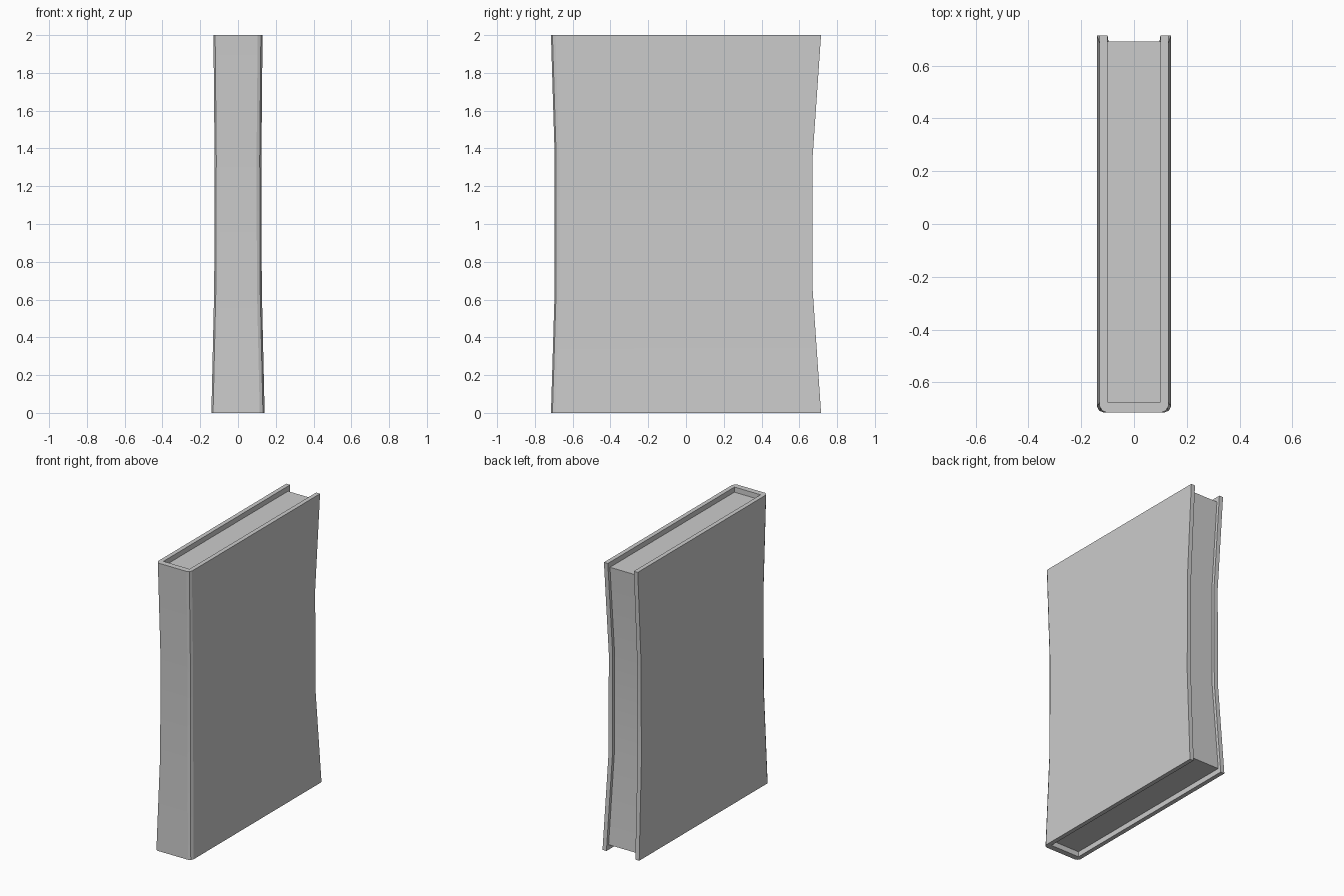
import bpy, bmesh
from math import radians

if "Cube" in bpy.data.objects:
    bpy.data.objects.remove(bpy.data.objects["Cube"])


def loft(name, rings):
    """Skin equal-length closed rings (bottom to top) and cap both ends."""
    bm = bmesh.new()
    loops = [[bm.verts.new(p) for p in ring] for ring in rings]
    n = len(loops[0])
    for a, b in zip(loops, loops[1:]):
        for i in range(n):
            j = (i + 1) % n
            bm.faces.new((a[i], a[j], b[j], b[i]))
    bm.faces.new(loops[0][::-1])
    bm.faces.new(loops[-1])
    bmesh.ops.recalc_face_normals(bm, faces=bm.faces)
    mesh = bpy.data.meshes.new(name)
    bm.to_mesh(mesh)
    bm.free()
    obj = bpy.data.objects.new(name, mesh)
    bpy.context.collection.objects.link(obj)
    bpy.ops.object.select_all(action='DESELECT')
    bpy.context.view_layer.objects.active = obj
    obj.select_set(True)
    bpy.ops.object.shade_smooth_by_angle(angle=radians(20))
    return obj


def mirrored(half):
    return half + [(-x, y) for x, y in reversed(half)]


# Waisted outline: height, half width, spine y, fore-edge y
LEVELS = [(0, 0.141, -0.715, 0.715), (0.66, 0.126, -0.695, 0.67),
          (1.35, 0.124, -0.695, 0.67), (2, 0.13, -0.715, 0.715)]
WALL, SPINE, RECESS = 0.03, 0.04, 0.035


def level_at(z):
    for a, b in zip(LEVELS, LEVELS[1:]):
        if a[0] <= z <= b[0]:
            t = (z - a[0]) / (b[0] - a[0])
            return tuple(p + (q - p) * t for p, q in zip(a, b))


# Cover: U-shaped section with softened spine corners
def cover_ring(level):
    z, w, front, back = level
    outer = [(w - 0.026, front), (w - 0.009, front + 0.008),
             (w, front + 0.024), (w, back)]
    inner = [(w - WALL, back), (w - WALL, front + SPINE)]
    return [(x, y, z) for x, y in mirrored(outer + inner)]


loft("cover", [cover_ring(lv) for lv in LEVELS])


# Page block: recessed at top, bottom and fore-edge, following the waist
def page_ring(level):
    z, w, front, back = level
    half = [(w - WALL + 0.002, front + SPINE - 0.005),
            (w - WALL + 0.002, back - 0.021)]
    return [(x, y, z) for x, y in mirrored(half)]


heights = [RECESS, 0.66, 1.35, 2 - RECESS]
loft("pages", [page_ring(level_at(z)) for z in heights])
